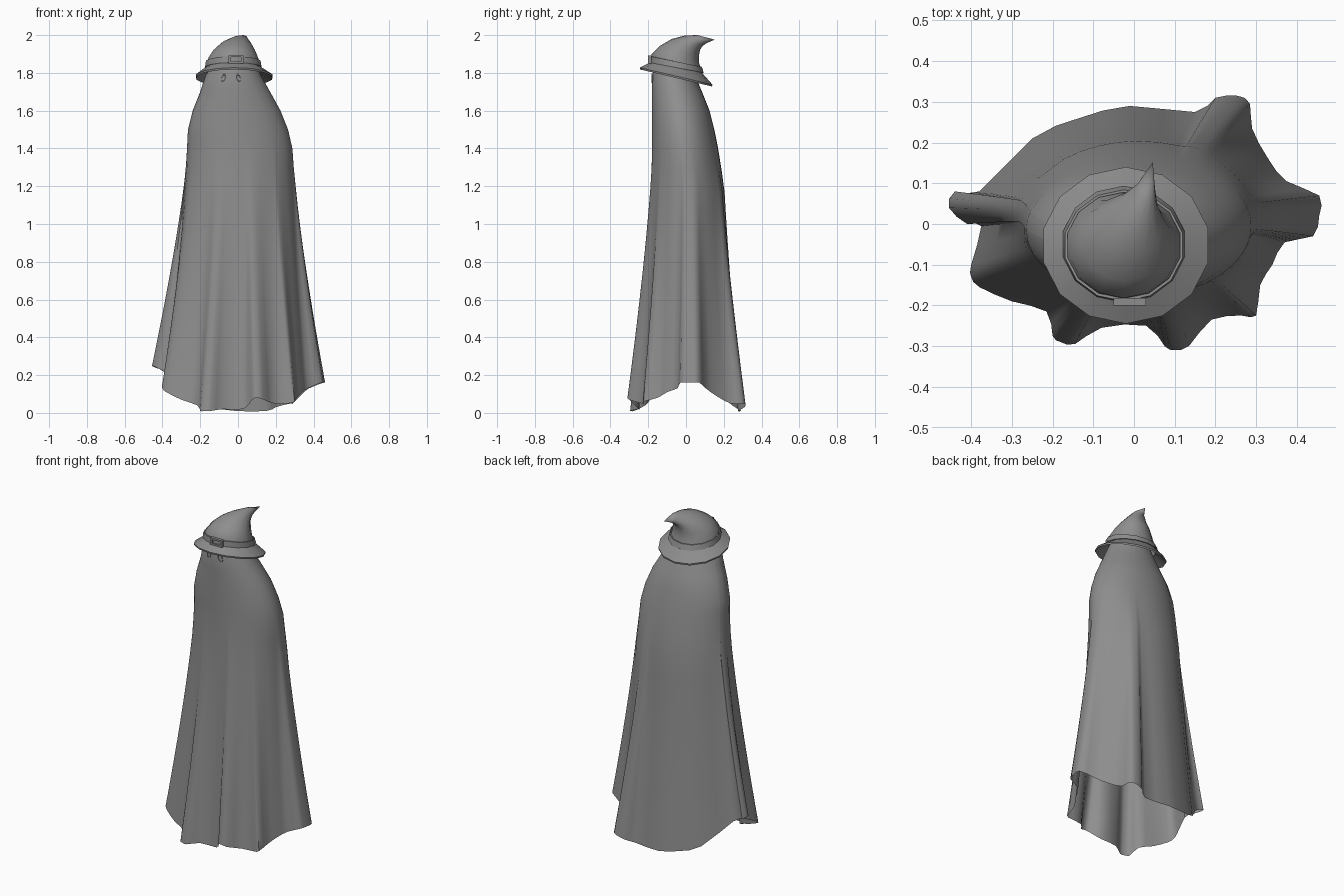
import bpy, bmesh, math
from mathutils import Vector

if "Cube" in bpy.data.objects:
    bpy.data.objects.remove(bpy.data.objects["Cube"])

cloth = bpy.data.materials.new("plain grey")
cloth.diffuse_color = (0.27, 0.27, 0.27, 1)
cloth.use_nodes = True
cloth.node_tree.nodes["Principled BSDF"].inputs["Base Color"].default_value = cloth.diffuse_color


def loft(name, rings, cap_start=False, cap_end=False, loop=False, angle=40):
    """Skin a list of closed rings; a one-point ring makes a tip."""
    bm = bmesh.new()
    rows = [[bm.verts.new(p) for p in r] for r in rings]
    pairs = list(zip(rows, rows[1:])) + ([(rows[-1], rows[0])] if loop else [])
    for a, b in pairs:
        n = len(a)
        for i in range(n):
            j = (i + 1) % n
            if len(b) == 1:
                bm.faces.new((a[i], a[j], b[0]))
            else:
                bm.faces.new((a[i], a[j], b[j], b[i]))
    if cap_start:
        bm.faces.new(rows[0][::-1])
    if cap_end:
        bm.faces.new(rows[-1])
    me = bpy.data.meshes.new(name)
    bm.to_mesh(me)
    bm.free()
    ob = bpy.data.objects.new(name, me)
    bpy.context.collection.objects.link(ob)
    me.materials.append(cloth)
    bpy.ops.object.select_all(action='DESELECT')
    ob.select_set(True)
    bpy.context.view_layer.objects.active = ob
    bpy.ops.object.shade_smooth_by_angle(angle=math.radians(angle))
    return ob


# --- Cloak: rounded head and shoulders flowing into a folded hem ---
HEM = [(.455, .07, .16), (.455, .02, .16), (.44, -.03, .16), (.37, -.045, .13),
       (.34, -.10, .11), (.31, -.15, .08), (.30, -.225, .06), (.265, -.225, .05),
       (.19, -.235, .05), (.135, -.30, .07), (.10, -.31, .08), (.075, -.30, .07),
       (.03, -.25, .02), (-.08, -.255, .02), (-.145, -.295, .01), (-.18, -.29, .01),
       (-.20, -.275, .01), (-.215, -.215, .04), (-.30, -.19, .07), (-.38, -.155, .11),
       (-.40, -.13, .13), (-.40, -.10, .15), (-.375, -.005, .2), (-.41, 0, .23),
       (-.455, .04, .25), (-.44, .08, .24), (-.38, .08, .21), (-.25, .21, .07),
       (-.135, .26, .03), (-.01, .29, .01), (.15, .275, .01), (.20, .31, .03),
       (.255, .315, .045), (.285, .295, .05), (.29, .235, .05), (.33, .16, .09),
       (.375, .105, .13)]
HEM = [Vector(p) for p in HEM][::-1]

# height, left, right, front, back of the unfolded body
BODY = [(1.86, -.13, .09, -.16, .035), (1.78, -.175, .125, -.18, .05),
        (1.70, -.20, .17, -.18, .085), (1.60, -.24, .225, -.18, .125),
        (1.50, -.265, .265, -.18, .15), (1.40, -.27, .288, -.18, .17),
        (1.20, -.27, .29, -.18, .195), (0.0, -.275, .29, -.18, .20)]


def smooth_loop(pts, steps):
    out, n = [], len(pts)
    for i in range(n):
        a, b, c, d = (pts[(i + k) % n] for k in (-1, 0, 1, 2))
        for s in range(steps):
            t = s / steps
            out.append(0.5 * (2 * b + (c - a) * t + (2 * a - 5 * b + 4 * c - d) * t * t
                              + (3 * b - a - 3 * c + d) * t ** 3))
    return out


def body_point(z, theta):
    for hi, lo in zip(BODY, BODY[1:]):
        if z >= lo[0] or lo is BODY[-1]:
            f = (hi[0] - z) / (hi[0] - lo[0])
            l, r, fr, bk = (h + (g - h) * f for h, g in zip(hi[1:], lo[1:]))
            return Vector(((l + r) / 2 + (r - l) / 2 * math.cos(theta),
                           (fr + bk) / 2 + (bk - fr) / 2 * math.sin(theta), z))


hem = smooth_loop(HEM, 2)
angles = [math.atan2(p.y / .29, p.x / .43) for p in hem]
rings = [[body_point(z, t) for t in angles]
         for z in (1.86, 1.82, 1.78, 1.70, 1.65, 1.6, 1.55, 1.5, 1.45, 1.4)]
for k in range(1, 13):
    u = k / 12
    w = u ** 1.3
    ring = []
    for p, t in zip(hem, angles):
        z = 1.4 + (p.z - 1.4) * u
        q = body_point(z, t).lerp(p, w)
        ring.append((q.x, q.y, z))
    rings.append(ring)
loft("cloak", rings, cap_start=True, angle=60)


# --- Hat: tilted rings given by front point, back point, centre x, half width ---
def tilted(front, back, cx, rx, n=14):
    pts = []
    for i in range(n):
        a = 2 * math.pi * (i + .5) / n
        f = (1 + math.sin(a)) / 2
        pts.append((cx + rx * math.cos(a), front[0] + (back[0] - front[0]) * f,
                    front[1] + (back[1] - front[1]) * f))
    return pts


loft("hat_crown", [
    tilted((-.185, 1.855), (.085, 1.80), -.025, .145),
    tilted((-.182, 1.90), (.07, 1.85), -.025, .135),
    tilted((-.14, 1.942), (.068, 1.89), -.02, .112),
    tilted((-.075, 1.98), (.074, 1.92), -.01, .082),
    tilted((-.005, 1.998), (.085, 1.94), .008, .05),
    tilted((.06, 2.0), (.108, 1.957), .028, .024),
    [(.046, .152, 1.976)]])

loft("hat_brim", [
    tilted((-.18, 1.86), (.085, 1.80), -.025, .142),
    tilted((-.245, 1.828), (.14, 1.738), -.02, .207),
    tilted((-.243, 1.818), (.138, 1.728), -.02, .205),
    tilted((-.175, 1.848), (.08, 1.788), -.025, .137)], loop=True)

loft("hat_band", [
    tilted((-.186, 1.855), (.088, 1.80), -.025, .148),
    tilted((-.193, 1.855), (.094, 1.80), -.025, .153),
    tilted((-.190, 1.888), (.084, 1.832), -.025, .148),
    tilted((-.183, 1.888), (.078, 1.832), -.025, .142)], loop=True)


# --- Buckle: square frame on the front of the band ---
def frame(y, hx, hz):
    return [(-.01 + sx * hx, y, 1.872 + sz * hz)
            for sx, sz in ((-1, -1), (1, -1), (1, 1), (-1, 1))]


loft("buckle", [frame(-.182, .04, .021), frame(-.2, .04, .021),
                frame(-.2, .027, .011), frame(-.182, .027, .011)], loop=True)

# --- Eyes: thin leaning ovals on the face ---
for label, x, lean in (("left_eye", -.077, .25), ("right_eye", .003, -.25)):
    def oval(lift, size=1):
        pts = []
        for i in range(12):
            a = 2 * math.pi * i / 12
            dx, dz = .015 * size * math.cos(a), .026 * size * math.sin(a)
            px, pz = x + dx + lean * dz, 1.772 + dz
            rel = (px + .025) / .15
            y = -.065 - .115 * math.sqrt(max(0, 1 - rel * rel))
            pts.append((px, y - lift, pz))
        return pts
    loft(label, [oval(-.003), oval(.004), oval(.004, .7), oval(-.001, .6)], cap_end=True, angle=30)

# Make every surface face outward
for ob in bpy.data.objects:
    bm = bmesh.new()
    bm.from_mesh(ob.data)
    bmesh.ops.recalc_face_normals(bm, faces=bm.faces)
    bm.to_mesh(ob.data)
    bm.free()
